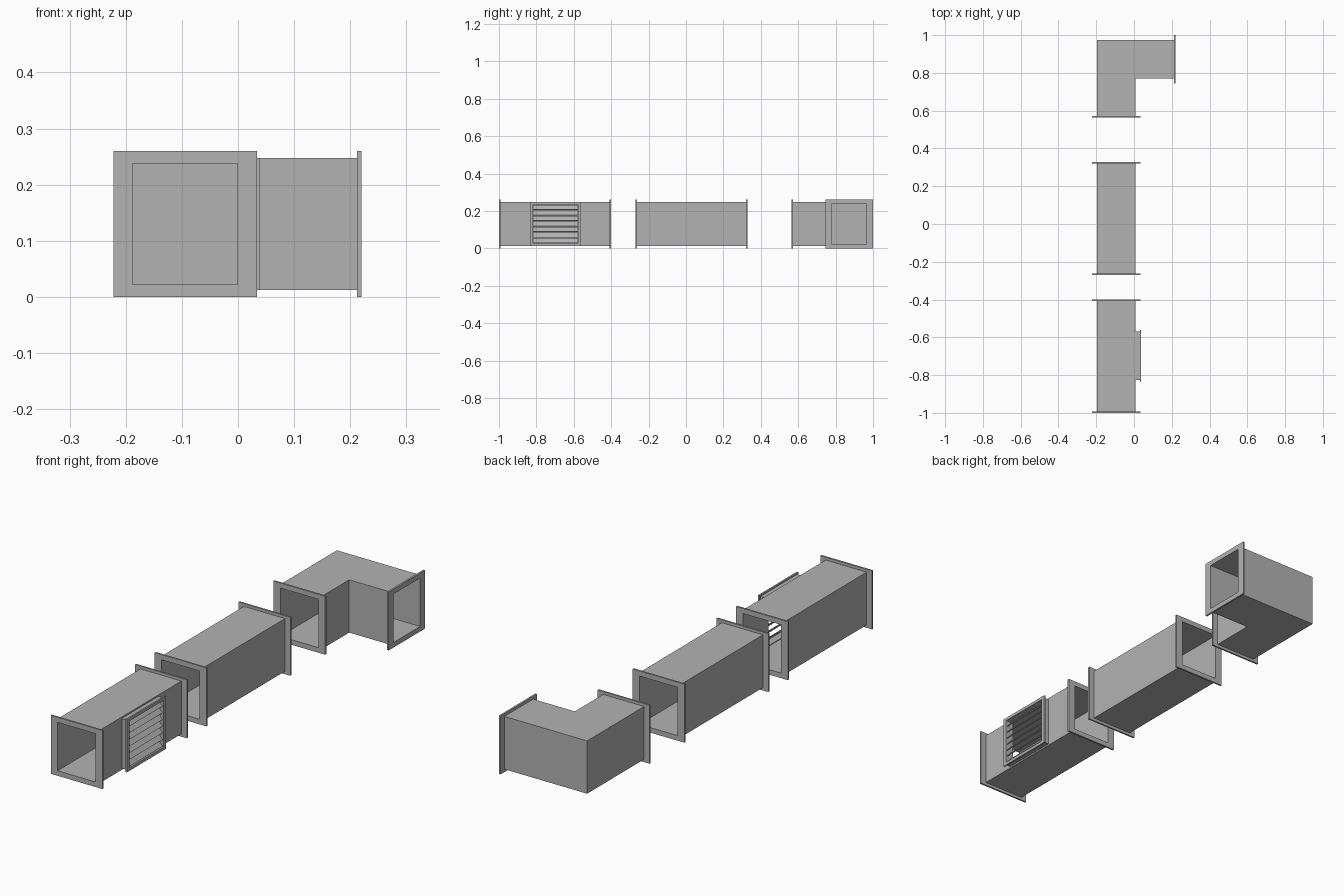
import bpy, bmesh, math
from mathutils import Vector, Matrix

cube = bpy.data.objects.get("Cube")
if cube:
    bpy.data.objects.remove(cube)

metal = bpy.data.materials.new("duct_grey")
metal.use_nodes = True
grey = (0.45, 0.45, 0.45, 1)
metal.diffuse_color = grey
metal.node_tree.nodes["Principled BSDF"].inputs["Base Color"].default_value = grey

MID_X, MID_Z = -0.094, 0.13          # duct centre line
WALL = (0.101, 0.1175)               # outer half width and height of ducts
BORE = (0.0935, 0.1075)              # inner half width and height
RIM = (0.1275, 0.13)                 # outer half size of flanges
RIM_T = 0.008


def finish(name, bm):
    bmesh.ops.recalc_face_normals(bm, faces=bm.faces)
    mesh = bpy.data.meshes.new(name)
    bm.to_mesh(mesh)
    bm.free()
    mesh.materials.append(metal)
    obj = bpy.data.objects.new(name, mesh)
    bpy.context.collection.objects.link(obj)
    return obj


def tube(name, stations, outer, inner):
    """Hollow rectangular tube; each station is (centre, sideways direction)."""
    bm = bmesh.new()
    rings = []
    for centre, side in stations:
        ring = []
        for w, h in (outer, inner):
            ring.append([bm.verts.new(Vector(centre) + Vector(side) * w * a + Vector((0, 0, h * b)))
                         for a, b in ((-1, -1), (1, -1), (1, 1), (-1, 1))])
        rings.append(ring)
    for i in range(4):
        j = (i + 1) % 4
        for r, s in zip(rings, rings[1:]):
            for k in (0, 1):
                bm.faces.new((r[k][i], r[k][j], s[k][j], s[k][i]))
        for r in (rings[0], rings[-1]):
            bm.faces.new((r[0][i], r[0][j], r[1][j], r[1][i]))
    return finish(name, bm)


def tube_y(name, y0, y1, outer=WALL, inner=BORE):
    return tube(name, [((MID_X, y, MID_Z), (1, 0, 0)) for y in (y0, y1)], outer, inner)


def tube_x(name, x0, x1, y, outer, inner):
    return tube(name, [((x, y, MID_Z), (0, -1, 0)) for x in (x0, x1)], outer, inner)


def box(name, centre, size, tilt=0):
    bm = bmesh.new()
    matrix = (Matrix.Translation(centre) @ Matrix.Rotation(tilt, 4, 'Y')
              @ Matrix.Diagonal((*size, 1)))
    bmesh.ops.create_cube(bm, size=1, matrix=matrix)
    return finish(name, bm)


# Two straight ducts with a flange at each end
ducts = {}
for name, y0, y1 in (("vent_duct", -1.0, -0.4), ("straight_duct", -0.27, 0.328)):
    ducts[name] = tube_y(name, y0 + 0.002, y1 - 0.002)
    tube_y(name + "_front_flange", y0, y0 + RIM_T, RIM, BORE)
    tube_y(name + "_back_flange", y1 - RIM_T, y1, RIM, BORE)

# Mitred elbow duct
BEND_Y = 0.8725
tube("elbow_duct", [((MID_X, 0.567, MID_Z), (1, 0, 0)),
                    ((MID_X, BEND_Y, MID_Z), (1, -1, 0)),
                    ((0.218, BEND_Y, MID_Z), (0, -1, 0))], WALL, BORE)
tube_y("elbow_front_flange", 0.565, 0.565 + RIM_T, RIM, BORE)
tube_x("elbow_side_flange", 0.22 - RIM_T, 0.22, BEND_Y, RIM, BORE)

# Opening through the side wall behind the vent
VENT_Y = -0.698
VENT_HOLE = (0.12, 0.104)
cutter = box("vent_cutter", (0.004, VENT_Y, MID_Z), (0.05, 2 * VENT_HOLE[0], 2 * VENT_HOLE[1]))
cutter.hide_render = True
duct = ducts["vent_duct"]
cut = duct.modifiers.new("vent_opening", 'BOOLEAN')
cut.object = cutter
cut.operation = 'DIFFERENCE'
cut.solver = 'EXACT'
bpy.context.view_layer.objects.active = duct
bpy.ops.object.modifier_apply(modifier=cut.name)
bpy.data.objects.remove(cutter)

# Vent collar and face frame
tube_x("vent_collar", 0.006, 0.032, VENT_Y, (0.129, 0.111), VENT_HOLE)
tube_x("vent_frame", 0.031, 0.038, VENT_Y, (0.137, 0.1175), VENT_HOLE)

# Louvre slats sloping down and outward
SLATS = 7
PITCH = 2 * VENT_HOLE[1] / SLATS
for i in range(SLATS):
    z = MID_Z + (i - (SLATS - 1) / 2) * PITCH
    box("vent_slat_%d" % (i + 1), (0.021, VENT_Y, z),
        (0.034, 2 * VENT_HOLE[0], 0.003), math.radians(48))
